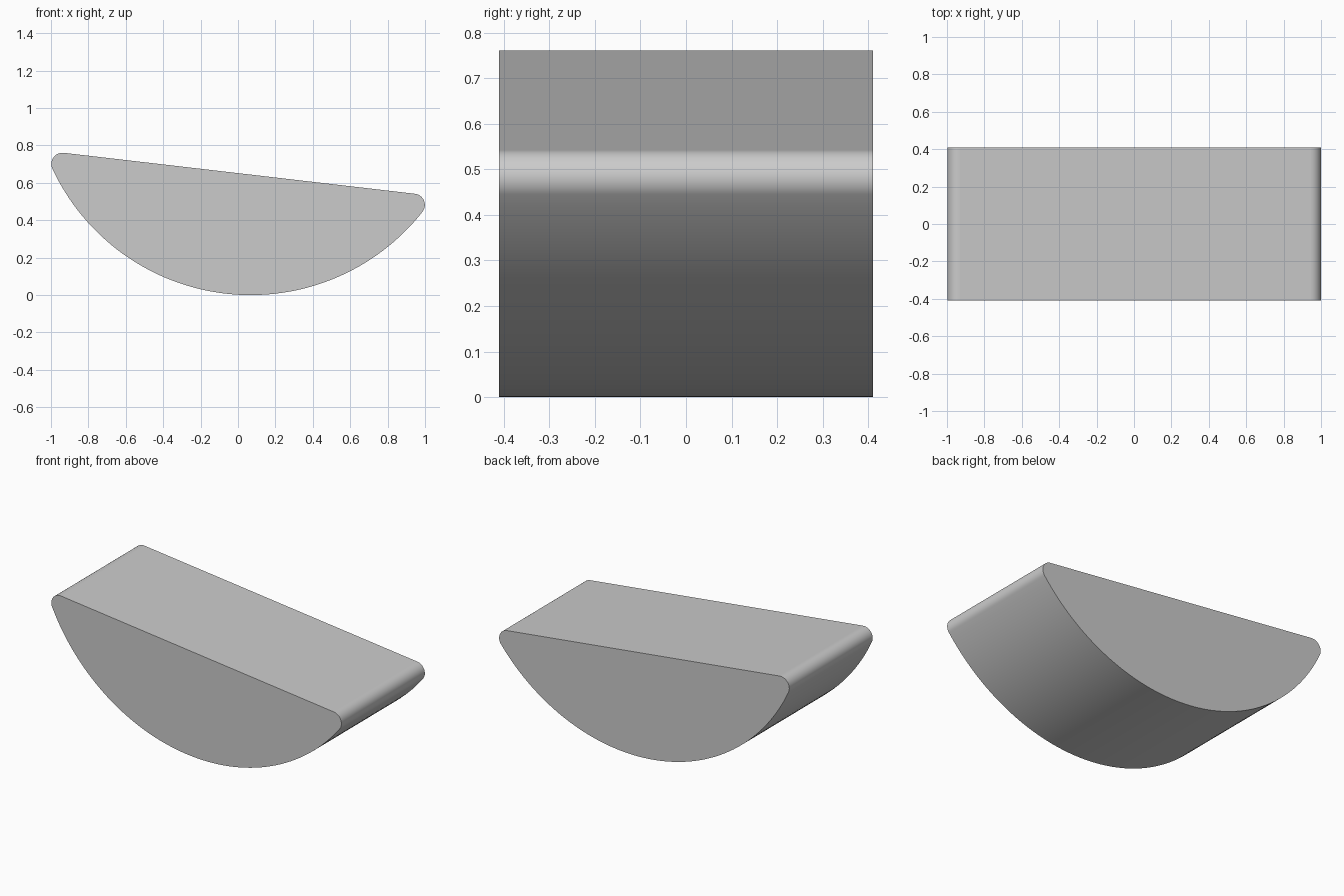
import bpy
import bmesh
from math import sin, cos, radians, sqrt, atan2, pi

cube = bpy.data.objects.get("Cube")
if cube:
    bpy.data.objects.remove(cube, do_unlink=True)

# Main dimensions of the circular segment
RADIUS = 1.17        # curved underside
CENTRE = (0.068, 1.17)
FILLET = 0.06        # rounded ends
HALF_DEPTH = 0.41
TILT = radians(6.65)  # slope of the flat top
TOP_DISTANCE = 0.5225  # from circle centre to flat top

grey = bpy.data.materials.new("light_grey")
grey.use_nodes = True
colour = (0.6, 0.6, 0.6, 1)
grey.diffuse_color = colour
grey.node_tree.nodes["Principled BSDF"].inputs["Base Color"].default_value = colour


def arc(centre, radius, start, end, steps):
    """Points along an arc in the xz plane, both ends included."""
    angles = [start + (end - start) * i / steps for i in range(steps + 1)]
    return [(centre[0] + radius * cos(a), centre[1] + radius * sin(a)) for a in angles]


# Profile: underside arc joined tangentially to a fillet at each end
down = -pi / 2 - TILT
inner = TOP_DISTANCE + FILLET
reach = sqrt((RADIUS - FILLET) ** 2 - inner ** 2)
spread = atan2(reach, inner)


def fillet_centre(angle):
    return (CENTRE[0] + (RADIUS - FILLET) * cos(angle),
            CENTRE[1] + (RADIUS - FILLET) * sin(angle))


low, high = down - spread, down + spread
underside = arc(CENTRE, RADIUS, low, high, 64)
right_round = arc(fillet_centre(high), FILLET, high, down + pi, 16)
left_round = arc(fillet_centre(low), FILLET, down + pi, low + 2 * pi, 16)
profile = underside + right_round[1:] + left_round[:-1]

# Extrude the profile through the depth
bm = bmesh.new()
front = bm.faces.new([bm.verts.new((x, -HALF_DEPTH, z)) for x, z in profile])
result = bmesh.ops.extrude_face_region(bm, geom=[front], use_keep_orig=True)
moved = [v for v in result["geom"] if isinstance(v, bmesh.types.BMVert)]
bmesh.ops.translate(bm, verts=moved, vec=(0, 2 * HALF_DEPTH, 0))
bmesh.ops.recalc_face_normals(bm, faces=bm.faces)

# Flat end caps and flat top, smooth everywhere else
top = max((f for f in bm.faces if abs(f.normal.y) < 0.5), key=lambda f: f.calc_area())
for face in bm.faces:
    face.smooth = abs(face.normal.y) < 0.5 and face is not top

mesh = bpy.data.meshes.new("rocker_block")
bm.to_mesh(mesh)
bm.free()
mesh.materials.append(grey)
block = bpy.data.objects.new("rocker_block", mesh)
bpy.context.scene.collection.objects.link(block)
